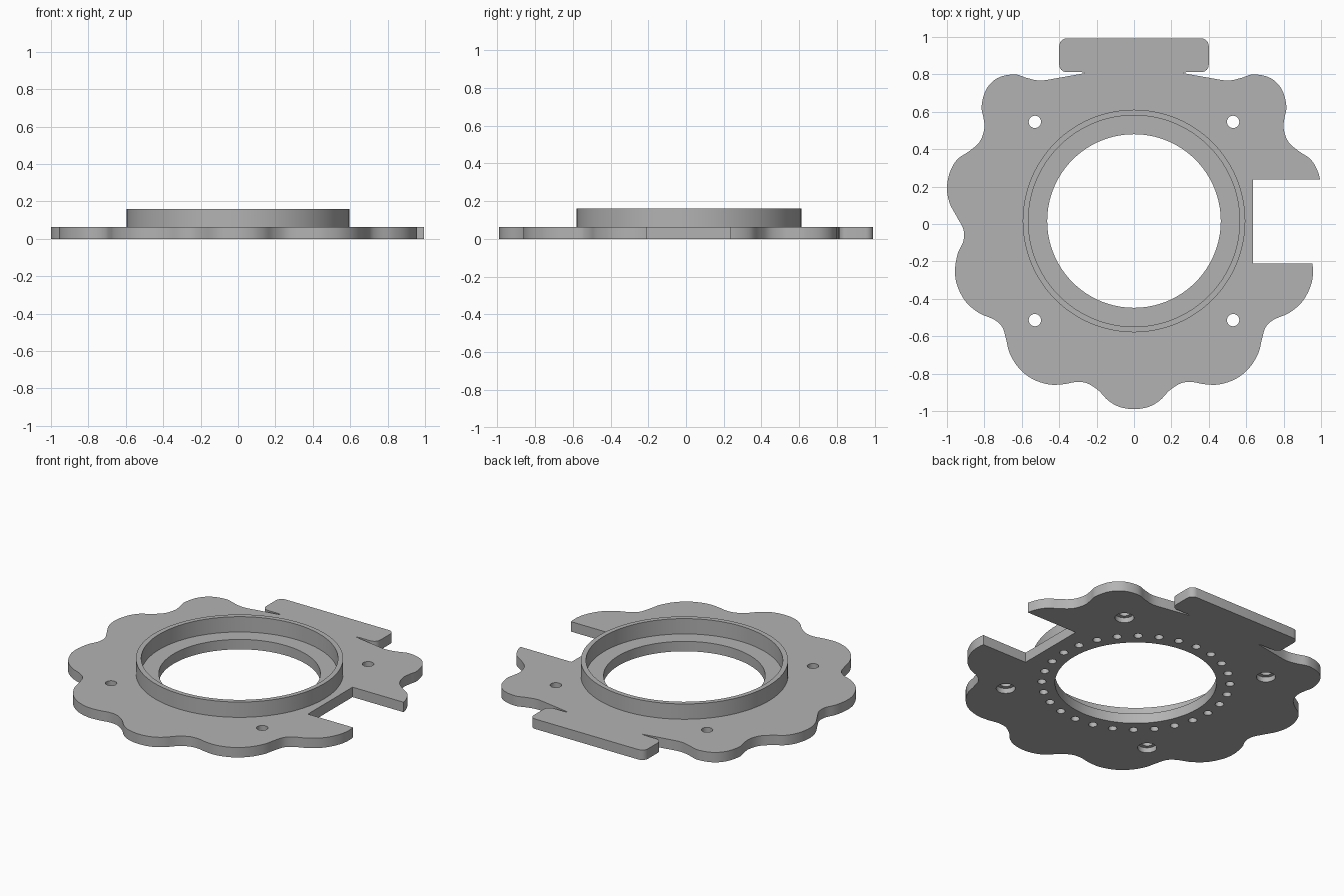
import bpy, bmesh, math
from mathutils import Vector, Matrix

old = bpy.data.objects.get("Cube")
if old:
    bpy.data.objects.remove(old, do_unlink=True)

CY = 0.016        # centre of the round features in y
PLATE = 0.063     # plate thickness
RIM_TOP = 0.16

grey = bpy.data.materials.new("satin grey")
grey.use_nodes = True
grey.diffuse_color = (0.45, 0.45, 0.45, 1)
grey.node_tree.nodes["Principled BSDF"].inputs["Base Color"].default_value = (0.45, 0.45, 0.45, 1)


def add_object(name, bm):
    bmesh.ops.recalc_face_normals(bm, faces=bm.faces[:])
    mesh = bpy.data.meshes.new(name)
    bm.to_mesh(mesh)
    bm.free()
    mesh.materials.append(grey)
    obj = bpy.data.objects.new(name, mesh)
    bpy.context.collection.objects.link(obj)
    return obj


def add_cylinder(bm, x, y, r, z0, z1, seg):
    place = Matrix.Translation((x, y, (z0 + z1) / 2))
    bmesh.ops.create_cone(bm, cap_ends=True, segments=seg, radius1=r, radius2=r,
                          depth=z1 - z0, matrix=place)


def add_box(bm, x0, x1, y0, y1, z0, z1):
    place = Matrix.Translation(((x0 + x1) / 2, (y0 + y1) / 2, (z0 + z1) / 2))
    bmesh.ops.create_cube(bm, size=1, matrix=place @ Matrix.Diagonal((x1 - x0, y1 - y0, z1 - z0, 1)))


def smooth_path(pts, steps=5):
    """Catmull-Rom curve through the points, starting on the mirror line."""
    p = [Vector(q) for q in pts]
    p = [Vector((-p[1].x, p[1].y))] + p + [2 * p[-1] - p[-2]]
    out = []
    for a, b, c, d in zip(p, p[1:], p[2:], p[3:]):
        for i in range(steps):
            t = i / steps
            out.append(0.5 * (2 * b + (c - a) * t + (2 * a - 5 * b + 4 * c - d) * t ** 2
                              + (3 * b - a - 3 * c + d) * t ** 3))
    return out + [p[-2]]


def corner(x, y, r, start):
    """Quarter arc, counter-clockwise from the start angle."""
    return [Vector((x + r * math.cos(a), y + r * math.sin(a)))
            for a in (math.radians(start + 15 * i) for i in range(7))]


def cut(obj, cutter):
    cutter.hide_render = True
    mod = obj.modifiers.new("cut", 'BOOLEAN')
    mod.operation = 'DIFFERENCE'
    mod.solver = 'EXACT'
    mod.object = cutter
    bpy.context.view_layer.objects.active = obj
    bpy.ops.object.modifier_apply(modifier=mod.name)
    bpy.data.objects.remove(cutter, do_unlink=True)


def smooth(obj):
    bpy.ops.object.select_all(action='DESELECT')
    obj.select_set(True)
    bpy.context.view_layer.objects.active = obj
    bpy.ops.object.shade_smooth_by_angle(angle=math.radians(30))


# Scalloped plate: one half of the wavy edge, then the rounded tab at the back
wave = [(0, -.99), (.08, -.977), (.14, -.942), (.19, -.89), (.25, -.852), (.31, -.845),
        (.38, -.857), (.46, -.857), (.55, -.825), (.62, -.765), (.665, -.69), (.683, -.62),
        (.705, -.55), (.75, -.51), (.83, -.475), (.9, -.415), (.945, -.33), (.957, -.25),
        (.943, -.16), (.912, -.09), (.912, -.03), (.945, .035), (.985, .11), (1, .19),
        (.985, .275), (.945, .345), (.88, .39), (.825, .44), (.8, .51), (.805, .57),
        (.815, .63), (.79, .72), (.73, .78), (.64, .8), (.57, .78), (.5, .767),
        (.4, .782), (.26, .807)]
half = smooth_path(wave) + [Vector((.28, .812))]
half += corner(.36, .852, .04, -90) + corner(.36, .952, .04, 0)
outline = half + [Vector((-v.x, v.y)) for v in reversed(half[1:])]

bm = bmesh.new()
base = bm.faces.new([bm.verts.new((v.x, v.y, 0)) for v in outline])
top = bmesh.ops.extrude_face_region(bm, geom=[base])["geom"]
bmesh.ops.translate(bm, vec=(0, 0, PLATE), verts=[g for g in top if isinstance(g, bmesh.types.BMVert)])
plate = add_object("scalloped_plate", bm)

# Through cuts: central opening, side notch and four bolt holes
bolts = [(sx * .53, CY + sy * .53) for sx in (-1, 1) for sy in (-1, 1)]
bm = bmesh.new()
add_cylinder(bm, 0, CY, .464, -.1, .2, 128)
add_box(bm, .637, 1.2, -.21, .237, -.1, .2)
for x, y in bolts:
    add_cylinder(bm, x, y, .033, -.1, .2, 32)
cut(plate, add_object("through_cutter", bm))

# Blind cuts from below: bolt counterbores and a circle of small pockets
bm = bmesh.new()
for x, y in bolts:
    add_cylinder(bm, x, y, .055, -.1, .032, 32)
POCKETS = 28
for i in range(POCKETS):
    a = math.tau * i / POCKETS
    add_cylinder(bm, .54 * math.cos(a), CY + .54 * math.sin(a), .025, -.1, .035, 20)
cut(plate, add_object("pocket_cutter", bm))
smooth(plate)

# Raised rim around the opening
bm = bmesh.new()
profile = [(.565, PLATE - .01), (.595, PLATE - .01), (.595, RIM_TOP), (.565, RIM_TOP)]
verts = [bm.verts.new((r, 0, z)) for r, z in profile]
edges = [bm.edges.new((verts[i], verts[(i + 1) % 4])) for i in range(4)]
bmesh.ops.spin(bm, geom=verts + edges, cent=(0, 0, 0), axis=(0, 0, 1),
               angle=math.tau, steps=128, use_merge=True)
bmesh.ops.remove_doubles(bm, verts=bm.verts[:], dist=1e-5)
bmesh.ops.translate(bm, vec=(0, CY, 0), verts=bm.verts[:])
smooth(add_object("raised_rim", bm))
